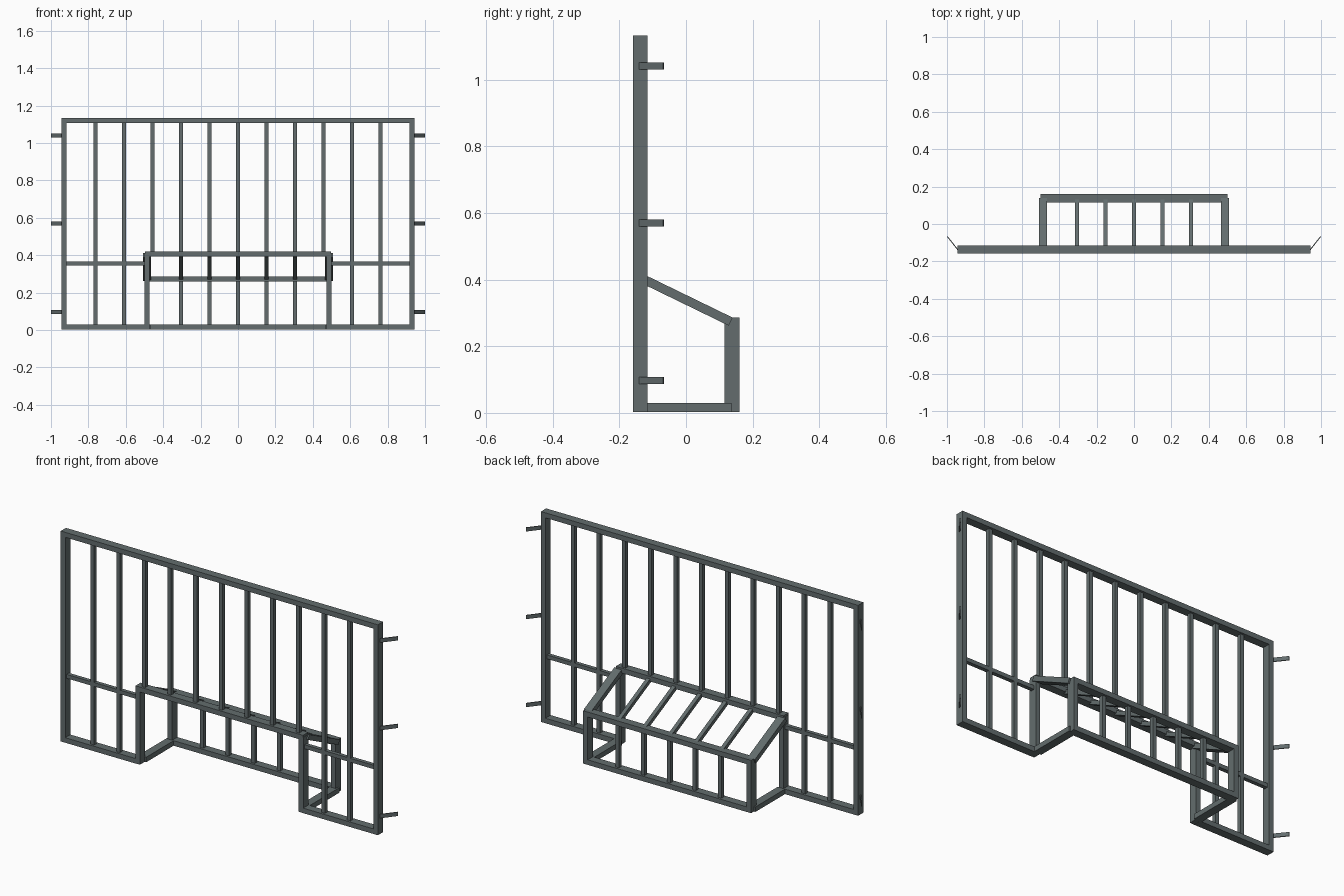
import bpy, math
from mathutils import Vector, Matrix

if "Cube" in bpy.data.objects:
    bpy.data.objects.remove(bpy.data.objects["Cube"])

metal = bpy.data.materials.new("grey green metal")
metal.diffuse_color = (0.125, 0.152, 0.155, 1)
metal.use_nodes = True
metal.node_tree.nodes["Principled BSDF"].inputs["Base Color"].default_value = metal.diffuse_color


def bar(name, a, b, w, d, side=(1, 0, 0)):
    """Box bar from a to b; w is its size along `side`, d across it."""
    a, b = Vector(a), Vector(b)
    z = (b - a).normalized()
    x = Vector(side).normalized()
    y = z.cross(x)
    rot = Matrix((x, y, z)).transposed().to_4x4()
    bpy.ops.mesh.primitive_cube_add(size=1)
    ob = bpy.context.object
    ob.name = name
    ob.data.transform(Matrix.Diagonal((w, d, (b - a).length, 1)))
    ob.data.transform(rot)
    ob.location = (a + b) / 2
    ob.data.materials.append(metal)
    return ob


FW, FD = 0.027, 0.044        # frame profile
T = 0.021                    # thin bar profile
YP, YB = -0.137, 0.138       # panel plane, box back plane
Z0, Z1 = 0.016, 1.12         # bottom and top rail centres
STEP = 0.1525

# Main panel frame
bar("top_rail", (-0.943, YP, Z1), (0.943, YP, Z1), FD, FW, (0, 1, 0))
for s in (-1, 1):
    bar("side_post", (s * 0.9295, YP, 0.003), (s * 0.9295, YP, 1.133), FW, FD)
    bar("bottom_rail", (s * 0.498, YP, Z0), (s * 0.943, YP, Z0), FD, FW, (0, 1, 0))
    bar("cross_bar", (s * 0.49, YP, 0.355), (s * 0.92, YP, 0.355), T, T, (0, 1, 0))
    # Box opening post, floor rail, sloped rail and back post
    bar("opening_post", (s * 0.486, YP, 0.003), (s * 0.486, YP, 0.41), FW, FD)
    bar("box_floor_rail", (s * 0.486, -0.118, Z0), (s * 0.486, 0.137, Z0), FD, FW)
    bar("box_slope_rail", (s * 0.486, -0.125, 0.400), (s * 0.486, 0.134, 0.274), FD, FW)
    bar("box_back_post", (s * 0.486, YB, 0.003), (s * 0.486, YB, 0.286), FW, FD)
    # Angled wall tabs
    for z in (0.097, 0.570, 1.041):
        bar("wall_tab", (s * 0.941, -0.139, z), (s * 0.998, -0.067, z), T, 0.005, (0, 0, 1))

# Box long rails
bar("opening_top_rail", (-0.498, YP, 0.407), (0.498, YP, 0.407), FD, FW, (0, 1, 0))
bar("box_back_top_rail", (-0.499, YB, 0.273), (0.499, YB, 0.273), FD, FW, (0, 1, 0))
bar("box_back_bottom_rail", (-0.499, YB, Z0), (0.499, YB, Z0), FD, FW, (0, 1, 0))

# Vertical bars, with sloped and back bars of the box
for i in range(-5, 6):
    x = i * STEP
    bar("panel_bar", (x, YP, 0.41 if abs(i) < 4 else 0.02), (x, YP, 1.115), T, T)
    if abs(i) < 3:
        bar("box_slope_bar", (x, -0.125, 0.400), (x, 0.134, 0.274), T, T)
        bar("box_back_bar", (x, YB, 0.02), (x, YB, 0.27), T, T)
